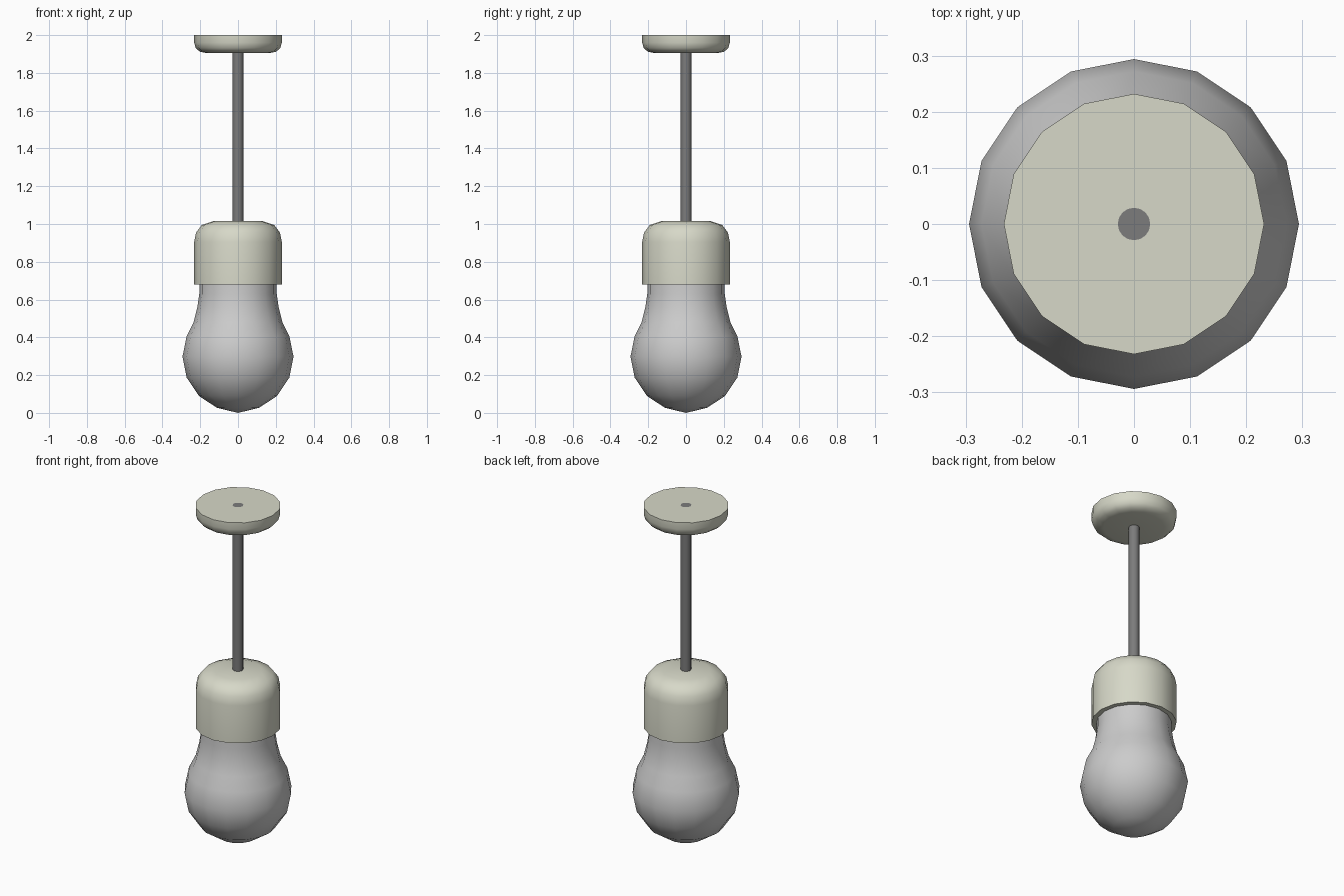
import bpy, bmesh, math
from mathutils import Matrix

if "Cube" in bpy.data.objects:
    bpy.data.objects.remove(bpy.data.objects["Cube"])

SIDES = 16


def material(name, rgb):
    m = bpy.data.materials.new(name)
    m.diffuse_color = (*rgb, 1)
    m.use_nodes = True
    m.node_tree.nodes["Principled BSDF"].inputs["Base Color"].default_value = m.diffuse_color
    return m


def lathe(name, profile, mat=None, angle=40):
    """Revolve a (radius, z) profile around the z axis."""
    bm = bmesh.new()
    verts = [bm.verts.new((r, 0, z)) for r, z in profile]
    edges = [bm.edges.new(pair) for pair in zip(verts, verts[1:])]
    bmesh.ops.spin(bm, geom=verts + edges, cent=(0, 0, 0), axis=(0, 0, 1),
                   angle=2 * math.pi, steps=SIDES, use_duplicate=False)
    bmesh.ops.remove_doubles(bm, verts=bm.verts, dist=0.0005)
    bmesh.ops.recalc_face_normals(bm, faces=bm.faces)
    mesh = bpy.data.meshes.new(name)
    bm.to_mesh(mesh)
    bm.free()
    obj = bpy.data.objects.new(name, mesh)
    bpy.context.collection.objects.link(obj)
    if mat:
        mesh.materials.append(mat)
    bpy.ops.object.select_all(action='DESELECT')
    obj.select_set(True)
    bpy.context.view_layer.objects.active = obj
    bpy.ops.object.shade_smooth_by_angle(angle=math.radians(angle))
    return obj


sage = material("sage", (0.68, 0.69, 0.58))
black = material("cord_black", (0.2, 0.2, 0.2))

# Glass bulb, with its neck running up inside the socket
lathe("bulb", [(0, 0.0), (0.112, 0.027), (0.207, 0.09), (0.272, 0.187),
               (0.294, 0.298), (0.272, 0.405), (0.235, 0.48),
               (0.215, 0.56), (0.205, 0.63), (0.205, 0.75), (0, 0.75)])

# Socket cap with rounded shoulder and an open underside
lathe("socket", [(0.205, 0.74), (0.205, 0.68), (0.232, 0.68), (0.232, 0.905),
                 (0.222, 0.955), (0.192, 0.995), (0.13, 1.015), (0, 1.017)], sage)

# Hanging cord
lathe("cord", [(0, 1.0), (0.029, 1.0), (0.029, 2.0), (0, 2.0)], black)

# Ceiling canopy, its flat top pierced by the cord
lathe("ceiling_canopy", [(0.029, 1.905), (0.165, 1.905), (0.202, 1.912),
                         (0.224, 1.932), (0.232, 1.96), (0.232, 2.0),
                         (0.029, 2.0)], sage)
